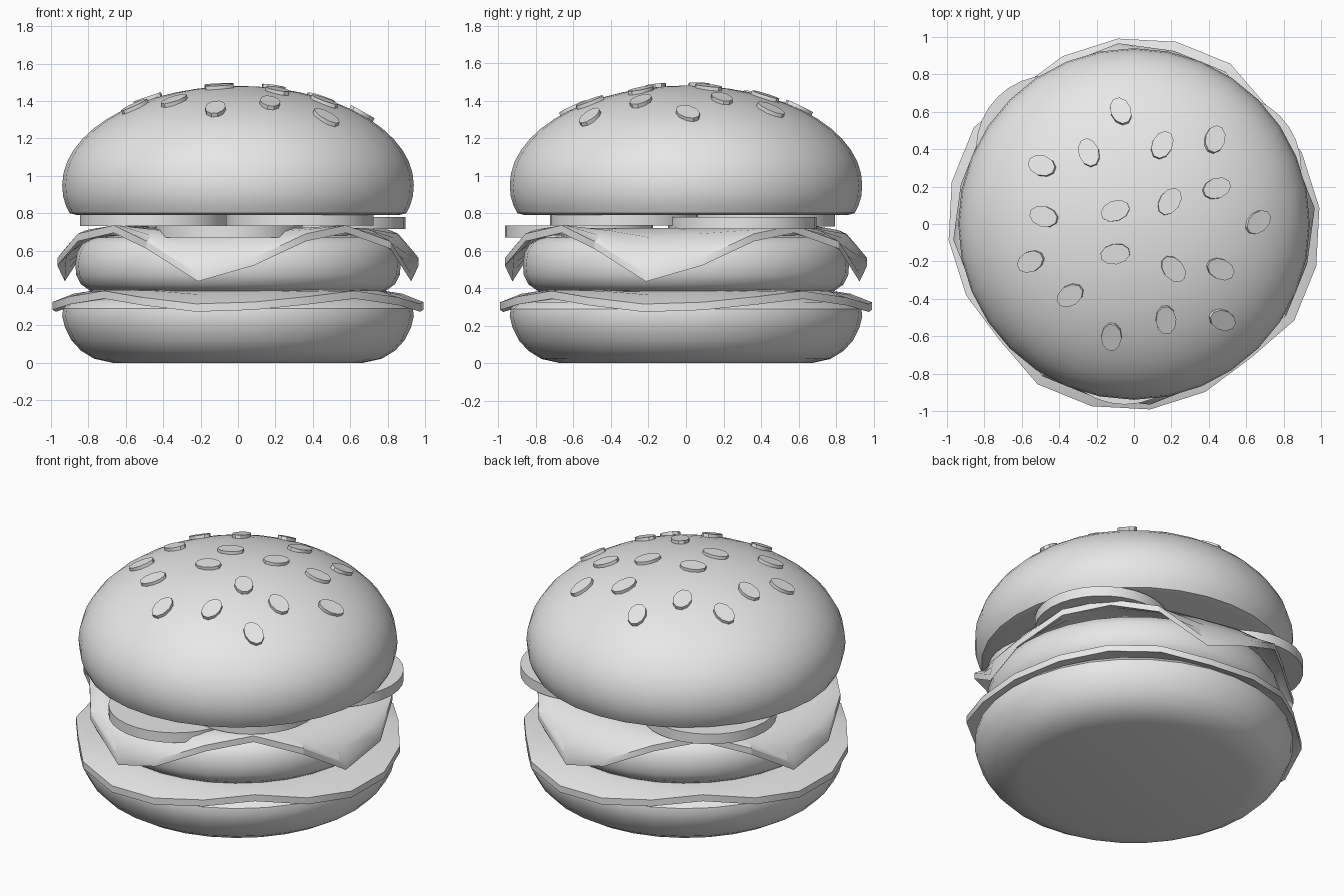
import bpy, bmesh, math
from mathutils import Vector, Matrix

cube = bpy.data.objects.get("Cube")
if cube:
    bpy.data.objects.remove(cube, do_unlink=True)

grey = bpy.data.materials.new("plain grey")
grey.use_nodes = True
grey.diffuse_color = (0.8, 0.8, 0.8, 1)
grey.node_tree.nodes["Principled BSDF"].inputs["Base Color"].default_value = (0.8, 0.8, 0.8, 1)


def finish(name, bm, angle=35):
    """Turn a bmesh into a smooth object with sharp edges kept."""
    bmesh.ops.recalc_face_normals(bm, faces=bm.faces)
    mesh = bpy.data.meshes.new(name)
    bm.to_mesh(mesh)
    bm.free()
    mesh.materials.append(grey)
    obj = bpy.data.objects.new(name, mesh)
    bpy.context.collection.objects.link(obj)
    bpy.ops.object.select_all(action='DESELECT')
    obj.select_set(True)
    bpy.context.view_layer.objects.active = obj
    bpy.ops.object.shade_smooth_by_angle(angle=math.radians(angle))
    return obj


def loft(bm, rings):
    """Bridge rings of points and cap the first and last."""
    loops = [[bm.verts.new(p) for p in ring] for ring in rings]
    for a, b in zip(loops, loops[1:]):
        for i in range(len(a)):
            j = (i + 1) % len(a)
            bm.faces.new((a[i], a[j], b[j], b[i]))
    bm.faces.new(loops[0])
    bm.faces.new(loops[-1])


def lathe(name, profile, segments=32, centre=(0, 0)):
    bm = bmesh.new()
    turns = [2 * math.pi * i / segments for i in range(segments)]
    loft(bm, [[(centre[0] + r * math.cos(t), centre[1] + r * math.sin(t), z)
               for t in turns] for r, z in profile])
    return finish(name, bm)


def draped_sheet(name, ring_sets, thickness):
    """Square-ish sheet with four drooping corners; each ring repeats per quarter."""
    bm = bmesh.new()
    rings = []
    for quarter in ring_sets:
        ring = []
        for i in range(20):
            t = math.radians(-103 + 18 * i)
            r, z = quarter[i % 5]
            ring.append(Vector((r * math.cos(t), r * math.sin(t), z)))
        rings.append(ring)
    drop = Vector((0, 0, thickness))
    under = [[p - drop for p in ring] for ring in reversed(rings)]
    loft(bm, rings + under)
    return finish(name, bm, 30)


# Buns and patty
lathe("bottom_bun", [(0.67, 0), (0.77, 0.022), (0.84, 0.065), (0.89, 0.12), (0.925, 0.19),
                     (0.94, 0.25), (0.935, 0.29), (0.9, 0.325), (0.83, 0.345), (0.7, 0.35)])
lathe("patty", [(0.7, 0.37), (0.79, 0.385), (0.84, 0.42), (0.865, 0.47), (0.87, 0.53),
                (0.86, 0.59), (0.83, 0.64), (0.78, 0.67), (0.7, 0.68)])
BUN_R, BUN_Z, BUN_H = 0.94, 0.95, 0.53
dome = [(BUN_R * math.cos(a), BUN_Z + BUN_H * math.sin(a))
        for a in (math.pi / 2 * i / 13 for i in range(13))]
lathe("top_bun", [(0.86, 0.79), (0.9, 0.8), (0.92, 0.84), (0.935, 0.89)] + dome + [(0.02, 1.48)])

# Lettuce leaf and cheese slice
draped_sheet("lettuce", [
    [(0.75, 0.39)] * 5,
    [(0.88, 0.365), (0.88, 0.37), (0.88, 0.38), (0.87, 0.39), (0.88, 0.385)],
    [(1.0, 0.315), (0.995, 0.325), (0.975, 0.355), (0.95, 0.385), (1.0, 0.35)]], 0.042)
draped_sheet("cheese", [
    [(0.7, 0.72)] * 5,
    [(0.85, 0.67), (0.85, 0.69), (0.82, 0.72), (0.8, 0.73), (0.83, 0.71)],
    [(0.93, 0.58), (0.92, 0.62), (0.88, 0.71), (0.85, 0.735), (0.89, 0.68)],
    [(0.95, 0.475), (0.97, 0.56), (0.93, 0.69), (0.88, 0.735), (0.95, 0.65)]], 0.04)

# Tomato slices
slices = {"front": (-0.05, -0.57, 0.67), "right": (0.33, -0.33, 0.735),
          "back_right": (0.5, 0.3, 0.715), "back_left": (-0.45, 0.4, 0.73)}
for place, (x, y, z) in slices.items():
    lathe("tomato_" + place, [(0.395, z), (0.395, z + 0.065)], 32, (x, y))

# Sesame seeds: x, y and turn in degrees
seeds = [(-0.07, 0.6, 110), (-0.24, 0.38, 110), (0.15, 0.42, 65), (0.43, 0.45, 70),
         (-0.49, 0.31, 160), (-0.48, 0.04, 165), (-0.1, 0.07, 20), (0.19, 0.12, 55),
         (0.44, 0.19, 20), (0.66, 0.01, 35), (-0.55, -0.2, 25), (-0.1, -0.16, 10),
         (-0.34, -0.38, 35), (0.21, -0.24, 130), (0.46, -0.24, 155),
         (-0.12, -0.6, 85), (0.17, -0.51, 95), (0.47, -0.51, 150)]
bm = bmesh.new()
for x, y, turn in seeds:
    z = BUN_Z + BUN_H * math.sqrt(1 - (x * x + y * y) / BUN_R ** 2)
    normal = Vector((x / BUN_R ** 2, y / BUN_R ** 2, (z - BUN_Z) / BUN_H ** 2)).normalized()
    tilt = Vector((0, 0, 1)).rotation_difference(normal).to_matrix().to_4x4()
    place = (Matrix.Translation(Vector((x, y, z)) + normal * 0.002) @ tilt
             @ Matrix.Rotation(math.radians(turn), 4, 'Z') @ Matrix.Diagonal((0.08, 0.055, 1, 1)))
    bmesh.ops.create_cone(bm, cap_ends=True, segments=10, radius1=1, radius2=1,
                          depth=0.03, matrix=place)
finish("sesame_seeds", bm)
